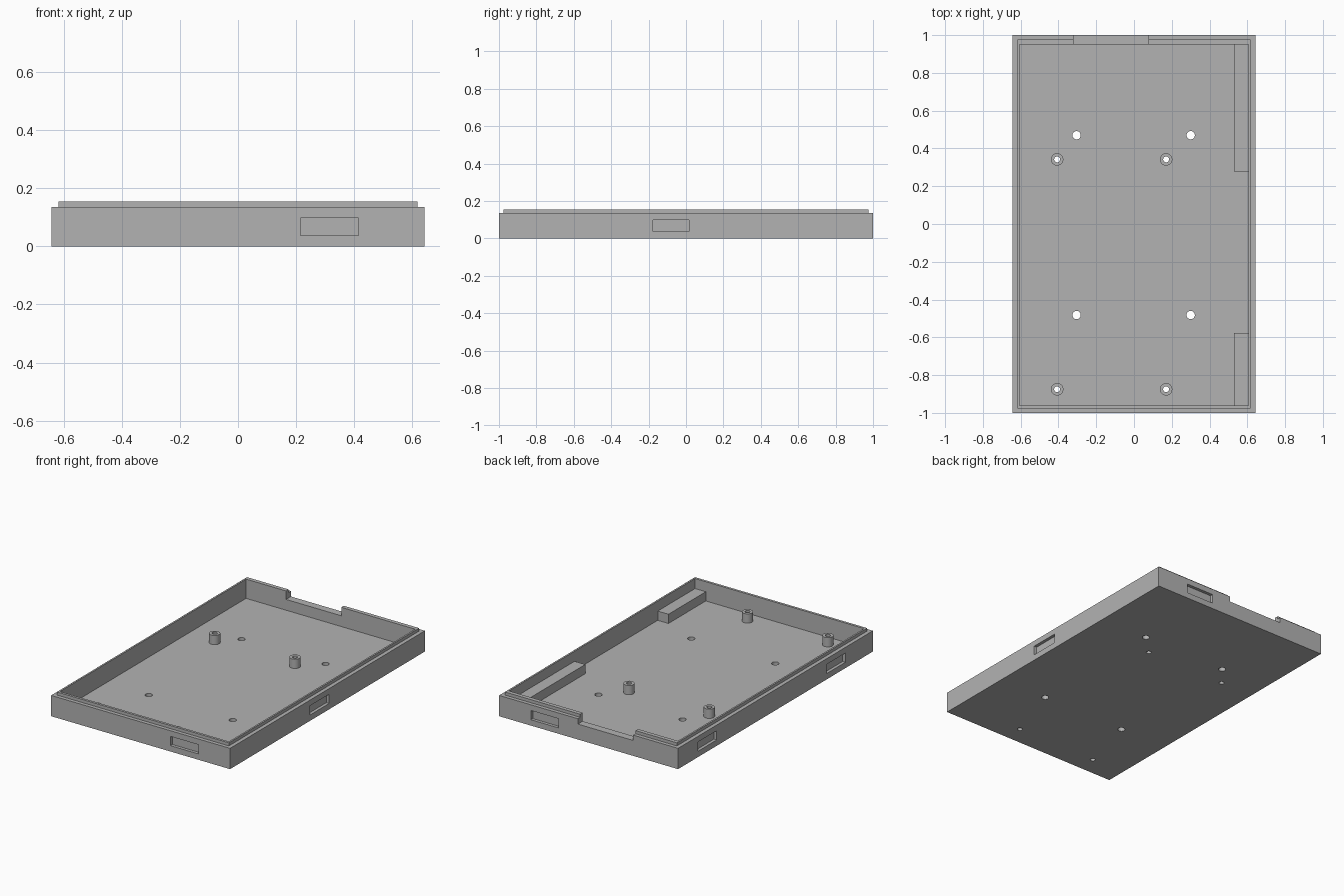
import bpy
import bmesh
from mathutils import Matrix, Vector

if "Cube" in bpy.data.objects:
    bpy.data.objects.remove(bpy.data.objects["Cube"])

FLOOR, RIM, LIP = 0.03, 0.135, 0.155
HALF_X, HALF_Y = 0.643, 1.0
IN_X, IN_FRONT, IN_BACK = 0.607, -0.96, 0.95
POST_TOP = 0.09

grey = bpy.data.materials.new("matte grey")
grey.use_nodes = True
colour = (0.45, 0.45, 0.45, 1)
grey.diffuse_color = colour
grey.node_tree.nodes["Principled BSDF"].inputs["Base Color"].default_value = colour


def make_object(name, bm):
    bmesh.ops.recalc_face_normals(bm, faces=bm.faces)
    mesh = bpy.data.meshes.new(name)
    bm.to_mesh(mesh)
    bm.free()
    mesh.materials.append(grey)
    obj = bpy.data.objects.new(name, mesh)
    bpy.context.collection.objects.link(obj)
    return obj


def add_box(bm, low, high):
    low, high = Vector(low), Vector(high)
    matrix = Matrix.Translation((low + high) / 2) @ Matrix.Diagonal((*(high - low), 1))
    bmesh.ops.create_cube(bm, size=1, matrix=matrix)


def add_cylinder(bm, x, y, radius, z0, z1):
    bmesh.ops.create_cone(bm, cap_ends=True, segments=32, radius1=radius, radius2=radius,
                          depth=z1 - z0, matrix=Matrix.Translation((x, y, (z0 + z1) / 2)))


def cut(target, bm):
    cutter = make_object("cutter", bm)
    cutter.hide_render = True
    mod = target.modifiers.new("cut", "BOOLEAN")
    mod.operation, mod.solver, mod.object = "DIFFERENCE", "EXACT", cutter
    bpy.context.view_layer.objects.active = target
    bpy.ops.object.modifier_apply(modifier=mod.name)
    bpy.data.objects.remove(cutter)


def smooth(obj):
    bpy.ops.object.select_all(action="DESELECT")
    obj.select_set(True)
    bpy.context.view_layer.objects.active = obj
    bpy.ops.object.shade_smooth_by_angle()


# Tray: stacked rectangular loops from the underside, over the lip, to the floor
bm = bmesh.new()
loops = []
for x, front, back, z in [(HALF_X, -HALF_Y, HALF_Y, 0), (HALF_X, -HALF_Y, HALF_Y, RIM),
                          (0.618, -0.976, 0.976, RIM), (0.618, -0.976, 0.976, LIP),
                          (IN_X, IN_FRONT, IN_BACK, LIP), (IN_X, IN_FRONT, IN_BACK, FLOOR)]:
    loops.append([bm.verts.new(c) for c in
                  ((-x, front, z), (x, front, z), (x, back, z), (-x, back, z))])
for lower, upper in zip(loops, loops[1:]):
    for i in range(4):
        j = (i + 1) % 4
        bm.faces.new((lower[i], lower[j], upper[j], upper[i]))
bm.faces.new(loops[0])
bm.faces.new(loops[-1])
tray = make_object("tray", bm)

# Back notch, blind side pockets and floor holes
posts = [(x, y) for x in (-0.407, 0.17) for y in (-0.875, 0.342)]
bm = bmesh.new()
add_box(bm, (-0.32, 0.93, 0.1), (0.077, 1.1, 0.2))
LOW, HIGH, DEPTH = 0.038, 0.098, 0.02
for side in (-1, 1):
    y0, y1 = sorted((side * (HALF_Y - DEPTH), side * 1.1))
    add_box(bm, (0.215, y0, LOW), (0.415, y1, HIGH))
for side, y in ((1, -0.08), (-1, 0.7), (-1, -0.62)):
    x0, x1 = sorted((side * (HALF_X - DEPTH), side * 0.75))
    add_box(bm, (x0, y - 0.097, LOW), (x1, y + 0.097, HIGH))
for x in (-0.304, 0.3):
    for y in (-0.482, 0.47):
        add_cylinder(bm, x, y, 0.022, -0.1, 0.07)
for x, y in posts:
    add_cylinder(bm, x, y, 0.0155, -0.1, 0.07)
cut(tray, bm)
smooth(tray)

# Hollow screw posts
for n, (x, y) in enumerate(posts, 1):
    bm = bmesh.new()
    add_cylinder(bm, x, y, 0.033, FLOOR, POST_TOP)
    post = make_object(f"screw_post_{n}", bm)
    bm = bmesh.new()
    add_cylinder(bm, x, y, 0.0155, -0.1, 0.2)
    cut(post, bm)
    smooth(post)

# Support ledges along the left wall
for name, y0, y1 in (("front_ledge", IN_FRONT, -0.577), ("back_ledge", 0.277, IN_BACK)):
    bm = bmesh.new()
    add_box(bm, (0.53, y0, FLOOR), (IN_X, y1, POST_TOP))
    make_object(name, bm)
